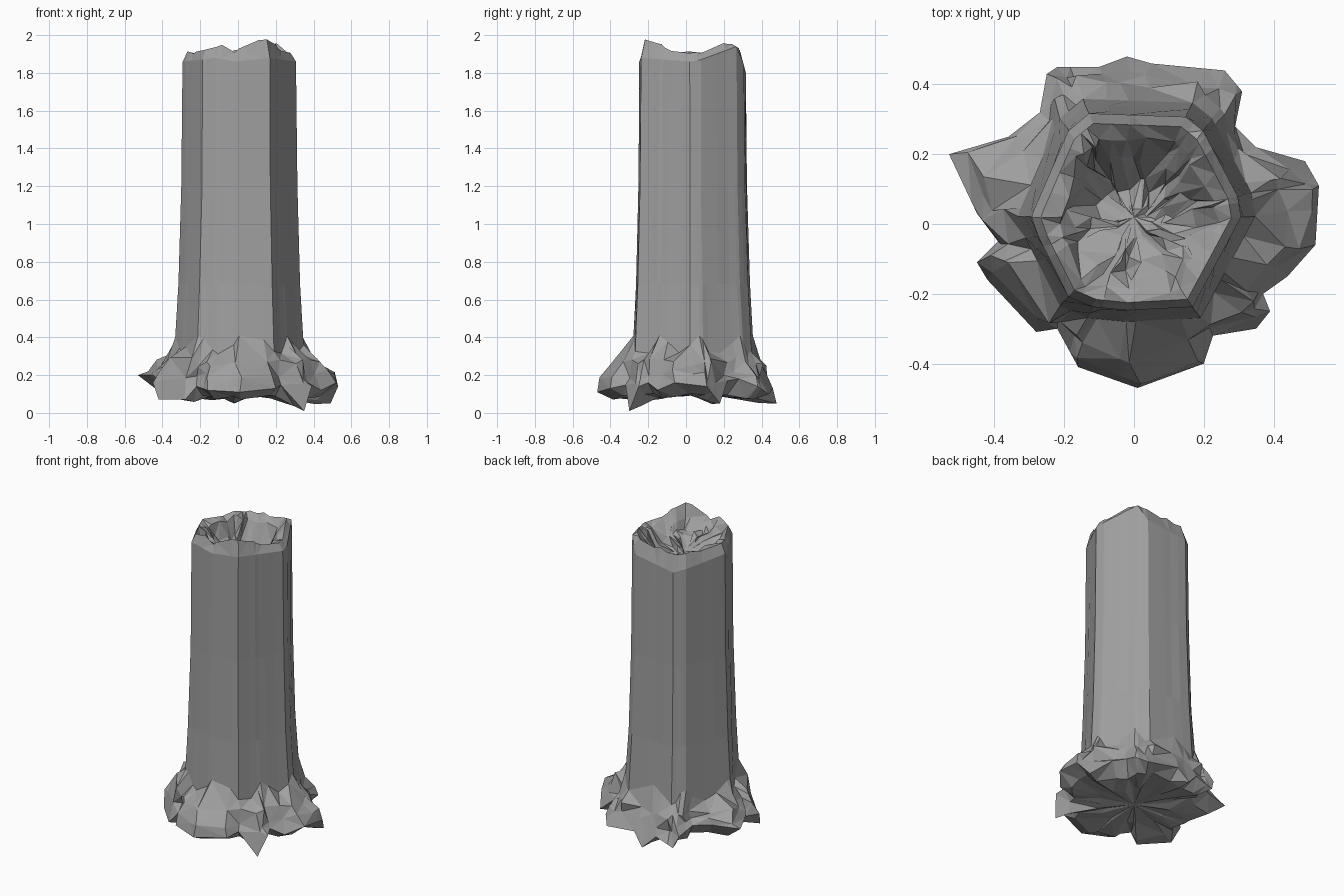
import bpy
import bmesh
import math
import random
from mathutils import Vector

random.seed(7)

default_cube = bpy.data.objects.get("Cube")
if default_cube:
    bpy.data.objects.remove(default_cube, do_unlink=True)


# Plain stone colour
def make_material(name, colour):
    material = bpy.data.materials.new(name)
    material.use_nodes = True
    material.diffuse_color = colour
    material.node_tree.nodes["Principled BSDF"].inputs["Base Color"].default_value = colour
    return material


grey = make_material("stone grey", (0.35, 0.35, 0.35, 1))

# Outlines in hundredths (x, y, height), counter-clockwise
ROOT_OUTLINE = [
    (53, 11, 14), (49, 18, 5), (35, 22, 17), (29, 28, 18), (31, 38, 14), (26, 44, 10),
    (5, 46, 13), (-2, 48, 5), (-10, 45, 13), (-22, 45, 9), (-25, 43, 16), (-27, 32, 20),
    (-36, 25, 20), (-43, 29, 19), (-53, 20, 20), (-45, 3, 20), (-39, -5, 15),
    (-45, -11, 16), (-42, -16, 7), (-27, -32, 7), (-22, -30, 14), (-16, -41, 12),
    (1, -47, 11), (20, -40, 13), (23, -31, 15), (35, -30, 1), (39, -25, 14),
    (37, -20, 16), (44, -15, 12), (52, -6, 16)]
TRUNK_SECTION = [
    (31, 2, 188), (30, 8, 189), (20, 27, 196), (15, 31, 186), (-13, 32, 182), (-19, 27, 184),
    (-29, 4, 187), (-30, 1, 188), (-19, -21, 189), (-12, -24, 190), (-2, -25, 188),
    (17, -24, 190)]


def polar(points):
    """Turn outline points into a sorted list of (angle, position)."""
    return sorted(((math.atan2(y, x) % math.tau, Vector((x, y, z)) / 100)
                   for x, y, z in points), key=lambda item: item[0])


def sample(outline, angle):
    """Point where a ray from the axis at this angle meets the outline."""
    ray = Vector((math.cos(angle), math.sin(angle)))
    for (_, a), (_, b) in zip(outline, outline[1:] + outline[:1]):
        edge = b.xy - a.xy
        det = ray.x * edge.y - ray.y * edge.x
        if abs(det) < 1e-9:
            continue
        along = (a.y * ray.x - a.x * ray.y) / -det
        distance = (a.x * edge.y - a.y * edge.x) / det
        if distance > 0 and -1e-6 <= along <= 1 + 1e-6:
            return a.lerp(b, along)
    return outline[0][1].copy()


roots, trunk = polar(ROOT_OUTLINE), polar(TRUNK_SECTION)
angles = []
for angle in sorted(angle for angle, _ in roots + trunk):
    if not angles or angle - angles[-1] > 0.04:
        angles.append(angle)
root_points = [sample(roots, a) for a in angles]
trunk_points = [sample(trunk, a) for a in angles]


def jitter(point, amount):
    return point + Vector(random.uniform(-amount, amount) for _ in range(3))


def ring_from(points, scale, height, wobble=0.0):
    """Scale a section; height is a number or a function of the point."""
    ring = []
    for p in points:
        z = height(p) if callable(height) else height
        ring.append(jitter(Vector((p.x * scale, p.y * scale, z)), wobble))
    return ring


def blend(first, second, factor, height, wobble):
    """Section part way between two sections."""
    return ring_from([a.lerp(b, factor) for a, b in zip(first, second)], 1, height, wobble)


def build(name, rings, bottom=None, top=None, triangulate=True):
    """Loft rings from bottom to top, with optional fans closing the ends."""
    bm = bmesh.new()
    loops = [[bm.verts.new(p) for p in ring] for ring in rings]
    count = len(angles)
    for low, high in zip(loops, loops[1:]):
        for i in range(count):
            j = (i + 1) % count
            bm.faces.new((low[i], low[j], high[j], high[i]))
    for tip, loop, down in ((bottom, loops[0], True), (top, loops[-1], False)):
        if tip is not None:
            centre = bm.verts.new(tip)
            for i in range(count):
                a, b = loop[i], loop[(i + 1) % count]
                bm.faces.new((b, a, centre) if down else (a, b, centre))
    if triangulate:
        bmesh.ops.triangulate(bm, faces=bm.faces[:], quad_method='SHORT_EDGE')
    mesh = bpy.data.meshes.new(name)
    bm.to_mesh(mesh)
    bm.free()
    mesh.materials.append(grey)
    part = bpy.data.objects.new(name, mesh)
    bpy.context.collection.objects.link(part)
    return part


# Flared trunk foot, higher where the roots push out
foot = [Vector((p.x * 1.12, p.y * 1.12, 0.36 + 0.05 * math.sin(i * 1.3)))
        for i, p in enumerate(trunk_points)]

# Craggy spreading base with a shallow hollow underneath
build("rocky_base", [
    ring_from(root_points, 0.45, 0.09, 0.012),
    ring_from(root_points, 0.82, lambda p: 0.04 + p.z * 0.35, 0.012),
    root_points,
    ring_from(root_points, 0.93, lambda p: p.z * 0.5 + 0.13, 0.022),
    blend(root_points, foot, 0.5, lambda p: 0.27, 0.024),
    foot,
], bottom=Vector((0, 0, 0.1)))

# Tall faceted trunk
shoulder = ring_from(trunk_points, 0.99, lambda p: p.z - 0.02)
build("trunk", [
    foot,
    ring_from(trunk_points, 1.06, 0.68, 0.002),
    ring_from(trunk_points, 1.01, 1.2, 0.002),
    shoulder,
], triangulate=False)


# Broken rim: uneven peaks around the top
PEAKS = [(13, -18, 200), (-10, -20, 196), (18, 20, 198), (-20, 0, 195), (0, 26, 194)]


def rim_height(point):
    height = 1.91
    for x, y, z in PEAKS:
        gap = math.hypot(point.x - x / 100, point.y - y / 100)
        height = max(height, z / 100 - gap * 0.55)
    return height


rim = ring_from(trunk_points, 0.9, 1.9)
for p in rim:
    p.z = rim_height(p) + random.uniform(-0.012, 0.003)

# Jagged crater inside the rim
build("broken_top", [
    shoulder,
    rim,
    ring_from(trunk_points, 0.76, 1.885, 0.016),
    ring_from(trunk_points, 0.6, lambda p: 1.81 - p.y * 0.15, 0.022),
    ring_from(trunk_points, 0.36, lambda p: 1.76 - p.y * 0.35, 0.025),
    ring_from(trunk_points, 0.16, lambda p: 1.75 - p.y * 0.2, 0.012),
], top=Vector((0, 0.02, 1.74)))
